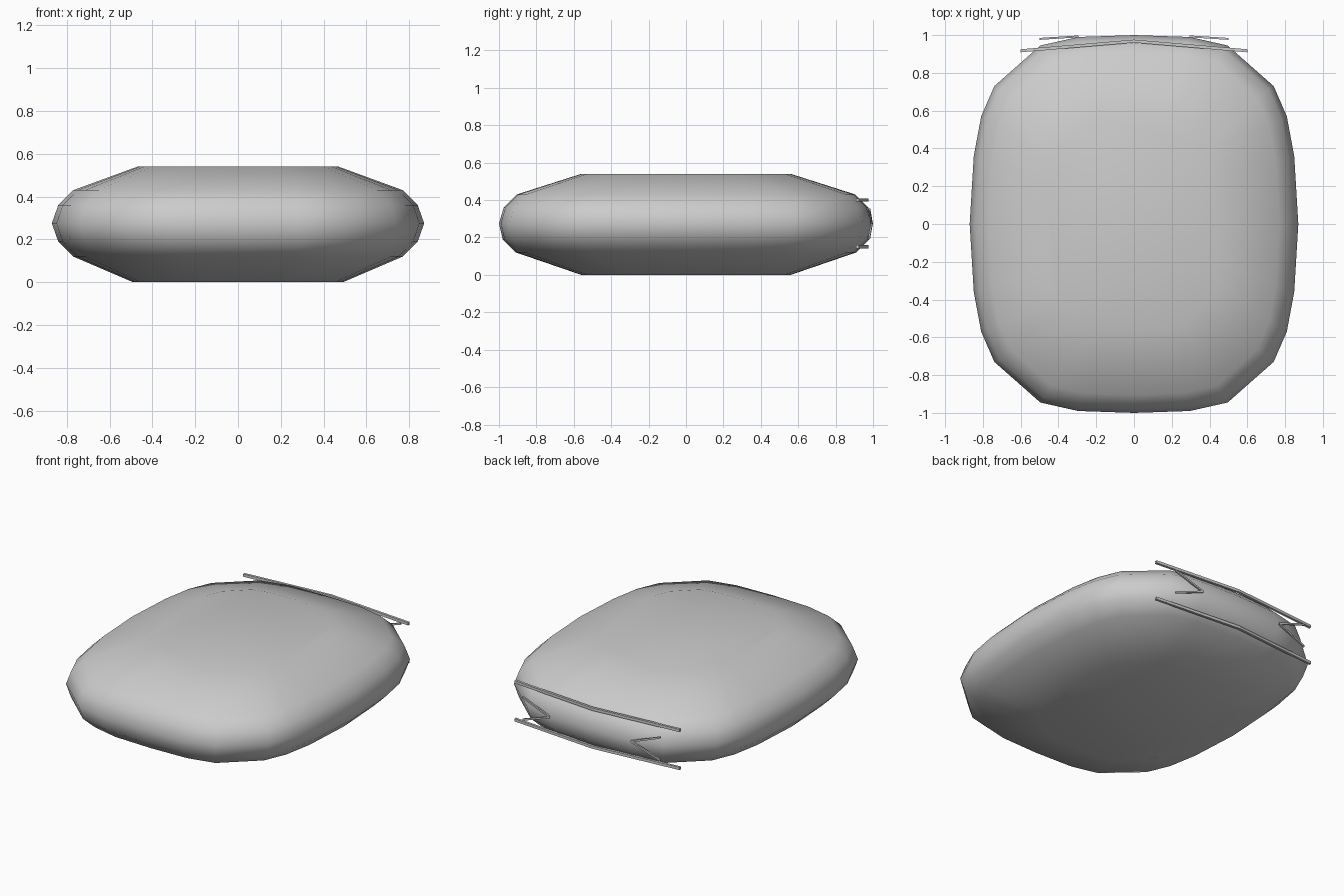
import bpy, bmesh
from mathutils import Vector

if "Cube" in bpy.data.objects:
    bpy.data.objects.remove(bpy.data.objects["Cube"])


def make(name, bm, smooth):
    bmesh.ops.recalc_face_normals(bm, faces=bm.faces)
    me = bpy.data.meshes.new(name)
    bm.to_mesh(me)
    bm.free()
    for p in me.polygons:
        p.use_smooth = smooth
    ob = bpy.data.objects.new(name, me)
    bpy.context.collection.objects.link(ob)
    return ob


# Cushion body: rounded-rectangle rings stacked by height
quad = [(1, 0), (.975, .36), (.93, .57), (.85, .73), (.57, .945), (.34, .99)]
outline = quad + [(0, 1)] + [(-x, y) for x, y in quad[:0:-1]]
outline += [(-x, -y) for x, y in outline]
levels = [(0, .49, .56), (.12, .77, .91), (.19, .84, .98), (.275, .87, 1.0),
          (.36, .84, .975), (.43, .77, .905), (.54, .47, .56)]
bm = bmesh.new()
rings = [[bm.verts.new((x * hx, y * hy, z)) for x, y in outline] for z, hx, hy in levels]
n = len(outline)
for a, b in zip(rings, rings[1:]):
    for i in range(n):
        j = (i + 1) % n
        bm.faces.new((a[i], a[j], b[j], b[i]))
bm.faces.new(rings[0][::-1])
bm.faces.new(rings[-1])
make("cushion", bm, True)


def strip(name, pts, w, h):
    """Thin bent bar: rectangular section, w along y and h along z."""
    bm = bmesh.new()
    secs = [[bm.verts.new(Vector(p) + Vector((0, a * w / 2, b * h / 2)))
             for a, b in ((-1, -1), (1, -1), (1, 1), (-1, 1))] for p in pts]
    for s, t in zip(secs, secs[1:]):
        for i in range(4):
            j = (i + 1) % 4
            bm.faces.new((s[i], s[j], t[j], t[i]))
    bm.faces.new(secs[0])
    bm.faces.new(secs[-1])
    make(name, bm, False)


# Piping strips across the back edge
for name, z in (("upper_piping", .40), ("lower_piping", .15)):
    strip(name, [(-.6, .917, z), (0, .968, z), (.6, .917, z)], .016, .018)

# V-shaped stitched creases on the back
for name, s in (("left_crease", -1), ("right_crease", 1)):
    strip(name, [(s * .50, .98, .35), (s * .295, .993, .275), (s * .50, .98, .20)], .01, .012)
